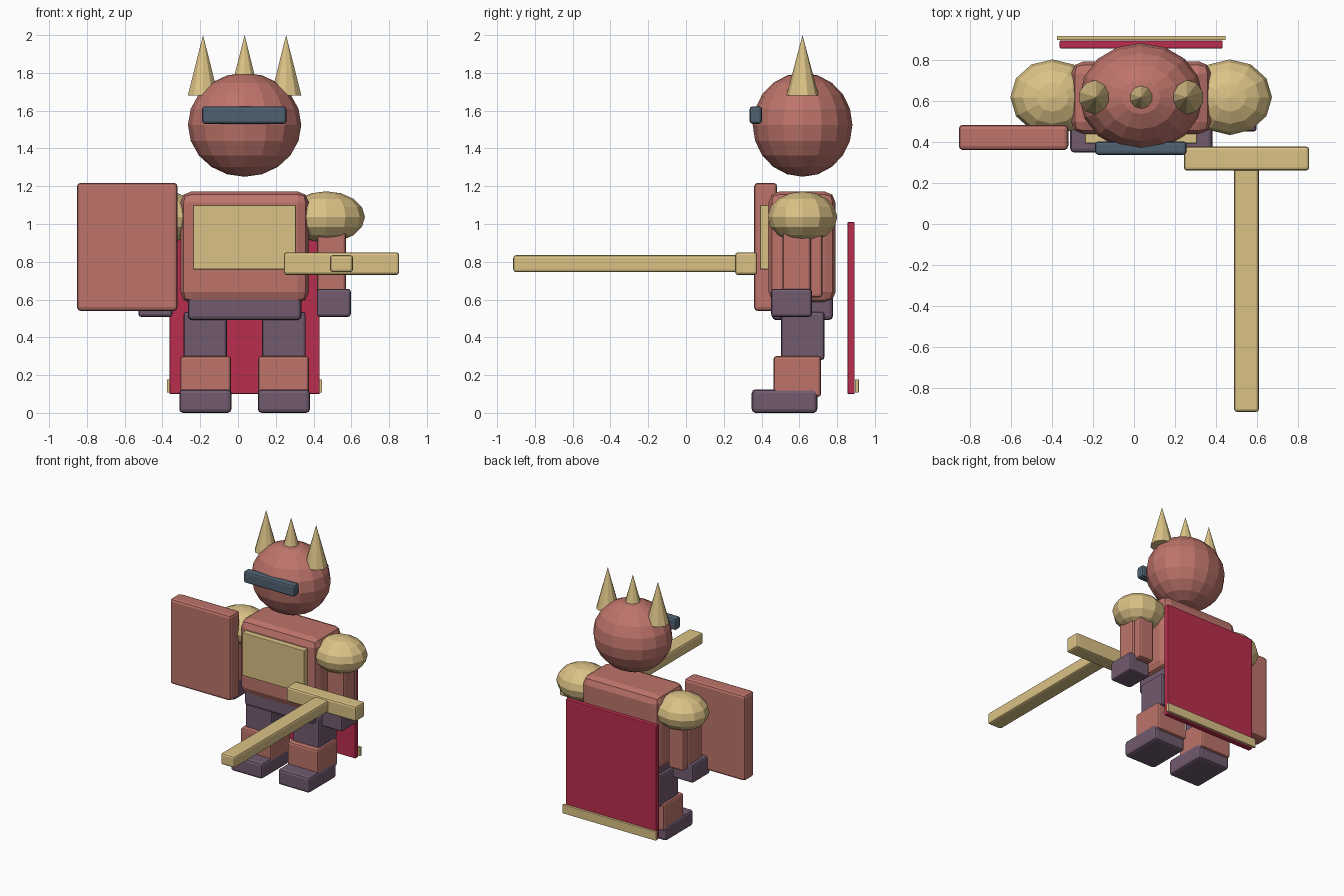
import bpy
import bmesh
from mathutils import Matrix, Vector

if "Cube" in bpy.data.objects:
    bpy.data.objects.remove(bpy.data.objects["Cube"], do_unlink=True)

MID = 0.035   # body centre line, set off by the long sword
DEPTH = 0.617  # body centre in y


def material(name, rgb):
    m = bpy.data.materials.new(name)
    m.use_nodes = True
    color = (*rgb, 1)
    m.diffuse_color = color
    m.node_tree.nodes["Principled BSDF"].inputs["Base Color"].default_value = color
    return m


clay = material("clay red", (0.51, 0.175, 0.147))
gold = material("pale gold", (0.71, 0.54, 0.24))
plum = material("dull plum", (0.165, 0.104, 0.16))
crimson = material("crimson cloth", (0.49, 0.027, 0.074))
slate = material("slate blue", (0.08, 0.12, 0.165))


def add_object(name, bm, mat):
    mesh = bpy.data.meshes.new(name)
    bm.to_mesh(mesh)
    bm.free()
    mesh.materials.append(mat)
    obj = bpy.data.objects.new(name, mesh)
    bpy.context.collection.objects.link(obj)
    return obj


def box(name, mat, x, y, z, bevel=0.015):
    """Bevelled box from its (low, high) extent on each axis."""
    lo, hi = Vector((x[0], y[0], z[0])), Vector((x[1], y[1], z[1]))
    bm = bmesh.new()
    bmesh.ops.create_cube(bm, size=1)
    bmesh.ops.scale(bm, vec=hi - lo, verts=bm.verts)
    obj = add_object(name, bm, mat)
    obj.location = (lo + hi) / 2
    if bevel:
        mod = obj.modifiers.new("Bevel", "BEVEL")
        mod.width = bevel
        mod.segments = 2
    return obj


def ball(name, mat, center, radii, segments, rings):
    bm = bmesh.new()
    bmesh.ops.create_uvsphere(bm, u_segments=segments, v_segments=rings, radius=1)
    bmesh.ops.scale(bm, vec=radii, verts=bm.verts)
    add_object(name, bm, mat).location = center


def spike(name, x):
    bm = bmesh.new()
    bmesh.ops.create_cone(bm, cap_ends=True, segments=10, radius1=0.085, radius2=0,
                          depth=0.32, matrix=Matrix.Translation((0, 0, 0.16)))
    add_object(name, bm, gold).location = (x, DEPTH, 1.68)


# Head, visor and crown
ball("head", clay, (MID, DEPTH, 1.525), (0.3, 0.264, 0.275), 16, 10)
box("visor", slate, (-0.19, 0.256), (0.337, 0.402), (1.53, 1.623))
for label, offset in (("right", -0.22), ("middle", 0), ("left", 0.22)):
    spike(label + "_crown_spike", MID + offset)

# Torso
box("torso", clay, (-0.305, 0.375), (0.437, 0.792), (0.58, 1.173), 0.06)
box("chest_plate", gold, (-0.238, 0.306), (0.392, 0.45), (0.76, 1.10), 0.004)
box("hips", plum, (-0.265, 0.335), (0.455, 0.778), (0.492, 0.68), 0.02)

# Limbs, repeated on both sides
for label, side in (("right", -1), ("left", 1)):
    def span(center, half):
        return (MID + side * center - half, MID + side * center + half)

    ball(label + "_shoulder_guard", gold, (MID + side * 0.432, DEPTH, 1.037),
         (0.205, 0.184, 0.136), 12, 8)
    box(label + "_upper_arm", clay, span(0.45, 0.065), (0.53, 0.722), (0.612, 1.05))
    box(label + "_forearm", clay, span(0.46, 0.076), (0.512, 0.662), (0.6, 1.0))
    box(label + "_hand", plum, span(0.472, 0.09), (0.45, 0.667), (0.508, 0.657))
    box(label + "_thigh", plum, span(0.208, 0.115), (0.503, 0.733), (0.28, 0.535))
    box(label + "_shin", clay, span(0.206, 0.134), (0.463, 0.715), (0.085, 0.3))
    box(label + "_boot", plum, span(0.208, 0.138), (0.348, 0.695), (0, 0.125), 0.02)

# Shield
box("shield", clay, (-0.853, -0.32), (0.36, 0.483), (0.54, 1.218), 0.02)

# Sword
box("sword_guard", gold, (0.243, 0.853), (0.26, 0.377), (0.73, 0.85))
box("sword_blade", gold, (0.487, 0.609), (-0.915, 0.29), (0.745, 0.835))

# Cape with trimmed hem
box("cape", crimson, (-0.362, 0.432), (0.855, 0.893), (0.1, 1.01), 0.005)
box("cape_trim", gold, (-0.376, 0.446), (0.895, 0.915), (0.108, 0.178), 0.003)
